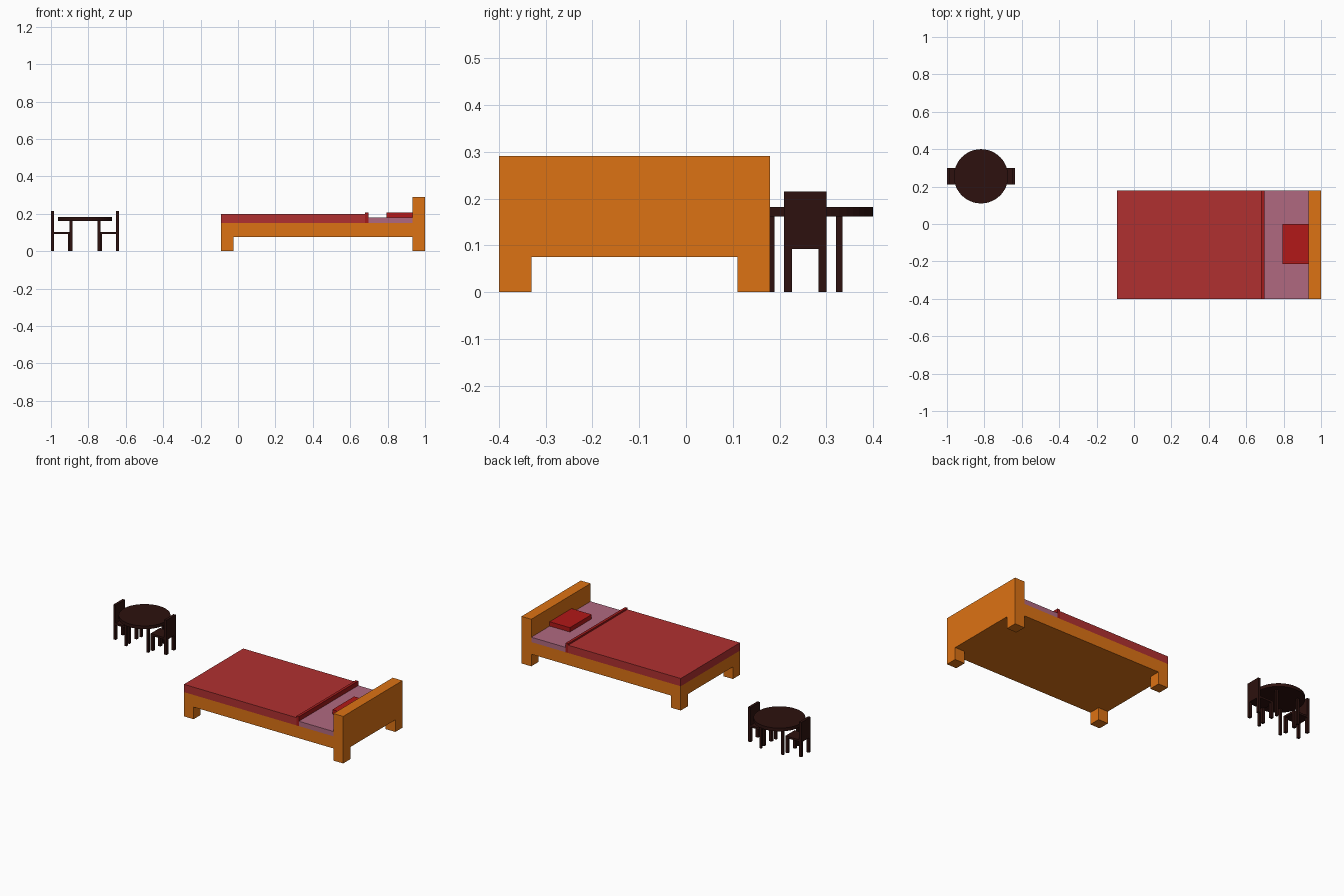
import bpy, bmesh
from mathutils import Matrix, Vector

if "Cube" in bpy.data.objects:
    bpy.data.objects.remove(bpy.data.objects["Cube"])


def material(name, rgb):
    m = bpy.data.materials.new(name)
    m.diffuse_color = (*rgb, 1)
    m.use_nodes = True
    m.node_tree.nodes["Principled BSDF"].inputs["Base Color"].default_value = m.diffuse_color
    return m


ORANGE = material("orange_wood", (0.72, 0.17, 0.007))
DARK = material("dark_wood", (0.026, 0.0056, 0.0044))
RED = material("blanket_red", (0.434, 0.03, 0.03))
DEEP = material("fold_red", (0.36, 0.011, 0.011))
PINK = material("sheet_pink", (0.434, 0.141, 0.216))
PILLOW = material("pillow_red", (0.445, 0.009, 0.009))


def finish(name, bm, mat):
    me = bpy.data.meshes.new(name)
    bm.to_mesh(me)
    bm.free()
    me.materials.append(mat)
    ob = bpy.data.objects.new(name, me)
    bpy.context.collection.objects.link(ob)
    return ob


def box(name, x, y, z, mat):
    """Box from (min, max) ranges on each axis."""
    lo, hi = (Vector(c) for c in zip(x, y, z))
    bm = bmesh.new()
    bmesh.ops.create_cube(bm, size=1, matrix=Matrix.Translation((lo + hi) / 2)
                          @ Matrix.Diagonal((*(hi - lo), 1)))
    return finish(name, bm, mat)


# Bed frame
BY = (-0.4, 0.18)
box("bed_base", (-0.09, 0.933), BY, (0.075, 0.15), ORANGE)
box("headboard", (0.933, 1.0), BY, (0.075, 0.291), ORANGE)
for end, x in (("foot", (-0.09, -0.024)), ("head", (0.933, 1.0))):
    for side, y in (("front", (-0.4, -0.33)), ("back", (0.11, 0.18))):
        box(f"{end}_{side}_bed_leg", x, y, (0, 0.075), ORANGE)

# Bedding
box("blanket", (-0.09, 0.68), BY, (0.15, 0.198), RED)
box("blanket_fold", (0.68, 0.697), BY, (0.15, 0.208), DEEP)
box("sheet", (0.697, 0.933), BY, (0.15, 0.18), PINK)
box("pillow", (0.795, 0.933), (-0.214, 0.0), (0.18, 0.207), PILLOW)

# Round table
CX, CY = -0.818, 0.255
bm = bmesh.new()
bmesh.ops.create_cone(bm, cap_ends=True, segments=48, radius1=0.145, radius2=0.145,
                      depth=0.02, matrix=Matrix.Translation((CX, CY, 0.172)))
finish("table_top", bm, DARK)
for sx in (-1, 1):
    for sy in (-1, 1):
        x, y = CX + sx * 0.075, CY + sy * 0.073
        box("table_leg", (x - 0.007, x + 0.007), (y - 0.007, y + 0.007), (0, 0.162), DARK)

# Two chairs facing each other across the table
for s, side in ((-1, "left"), (1, "right")):
    def span(a, b):
        return tuple(sorted((CX + s * a, CX + s * b)))
    y0, y1 = CY - 0.045, CY + 0.045
    box(f"{side}_chair_seat", span(0.073, 0.166), (y0, y1), (0.092, 0.104), DARK)
    box(f"{side}_chair_back", span(0.166, 0.182), (y0, y1), (0.092, 0.215), DARK)
    for a, b in ((0.073, 0.09), (0.166, 0.182)):
        for y in ((y0, y0 + 0.017), (y1 - 0.017, y1)):
            box(f"{side}_chair_leg", span(a, b), y, (0, 0.092), DARK)
